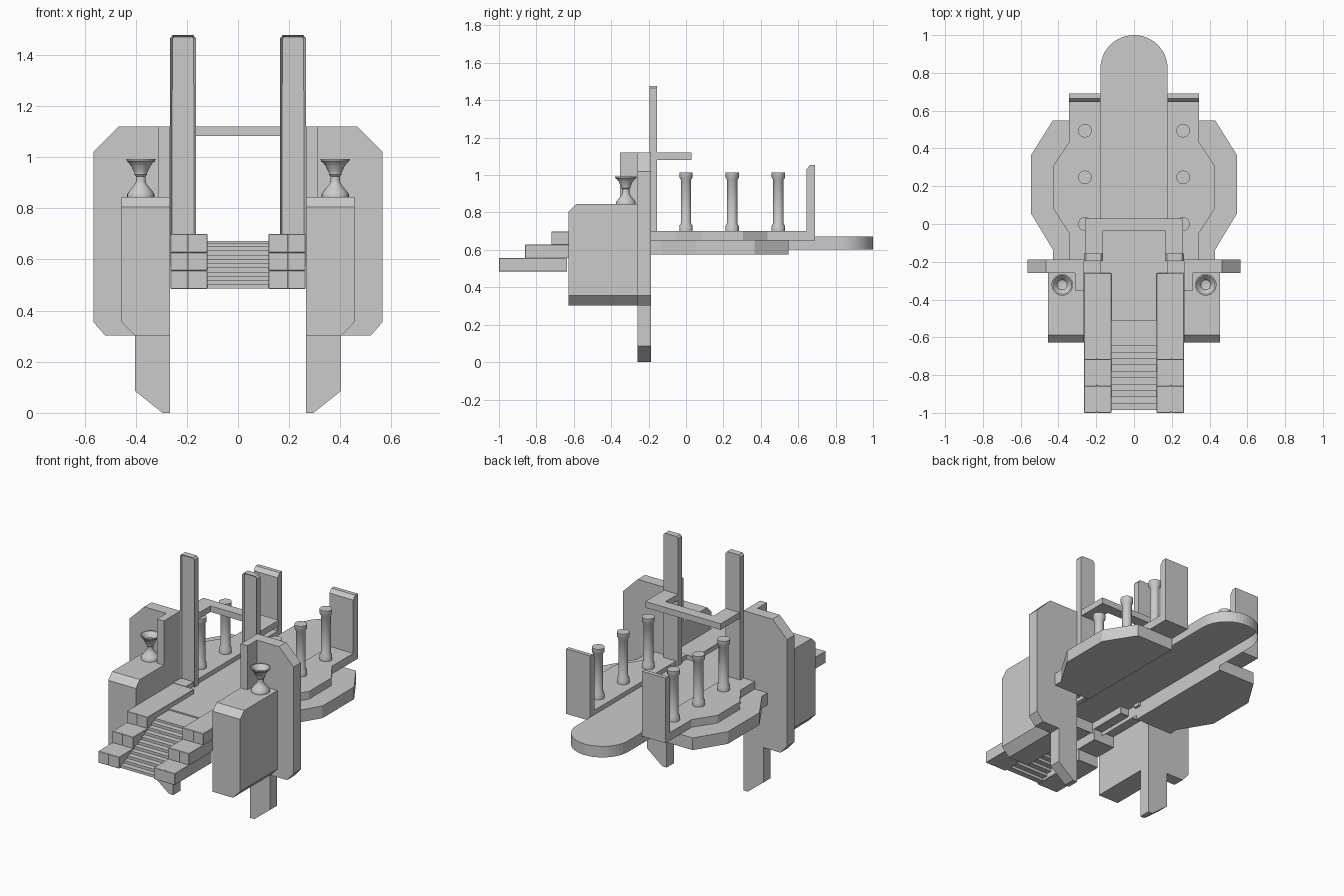
import bpy, bmesh, math

if "Cube" in bpy.data.objects:
    bpy.data.objects.remove(bpy.data.objects["Cube"])


def finish(bm, name, mirror=True, bevel=0):
    bmesh.ops.recalc_face_normals(bm, faces=bm.faces)
    me = bpy.data.meshes.new(name)
    bm.to_mesh(me)
    bm.free()
    ob = bpy.data.objects.new(name, me)
    bpy.context.collection.objects.link(ob)
    if bevel:
        b = ob.modifiers.new("bevel", 'BEVEL')
        b.width, b.segments = bevel, 1
    if mirror:
        ob.modifiers.new("mirror", 'MIRROR')
    return ob


def prism(pts, axis, lo, hi):
    """Extrude a 2D outline: axis 'y' takes (x,z), 'z' takes (x,y), 'x' takes (y,z)."""
    place = {'x': lambda a, b, t: (t, a, b),
             'y': lambda a, b, t: (a, t, b),
             'z': lambda a, b, t: (a, b, t)}[axis]
    bm = bmesh.new()
    low = [bm.verts.new(place(a, b, lo)) for a, b in pts]
    top = [bm.verts.new(place(a, b, hi)) for a, b in pts]
    bm.faces.new(low)
    bm.faces.new(top)
    n = len(pts)
    for i in range(n):
        j = (i + 1) % n
        bm.faces.new((low[i], low[j], top[j], top[i]))
    bmesh.ops.recalc_face_normals(bm, faces=bm.faces)
    return bm


def box(x0, x1, y0, y1, z0, z1):
    return prism([(x0, y0), (x1, y0), (x1, y1), (x0, y1)], 'z', z0, z1)


def lathe(name, profile, x, y, segs):
    bm = bmesh.new()
    vs = [bm.verts.new((x + r, y, z)) for r, z in profile]
    es = [bm.edges.new(p) for p in zip(vs, vs[1:])]
    bmesh.ops.spin(bm, geom=vs + es, cent=(x, y, 0), axis=(0, 0, 1),
                   angle=2 * math.pi, steps=segs, use_merge=True)
    bmesh.ops.remove_doubles(bm, verts=bm.verts, dist=1e-5)
    ob = finish(bm, name)
    bpy.ops.object.select_all(action='DESELECT')
    ob.select_set(True)
    bpy.context.view_layer.objects.active = ob
    bpy.ops.object.shade_smooth_by_angle(angle=math.radians(35))


# Wall slabs with their pointed legs
finish(prism([(.265, 0), (.295, 0), (.402, .085), (.402, .303), (.52, .303),
              (.565, .355), (.565, 1.02), (.465, 1.12), (.265, 1.12)],
             'y', -.26, -.188), "wall_slab")
finish(box(.265, .312, -.352, -.26, .84, 1.12), "wall_return")

# Pedestals, with the top front edge chamfered
bm = prism([(.265, .303), (.405, .303), (.455, .355), (.455, .845), (.265, .845)],
           'y', -.628, -.26)
edge = [e for e in bm.edges
        if all(v.co.y < -.6 and v.co.z > .84 for v in e.verts)]
bmesh.ops.bevel(bm, geom=edge, offset=.04, segments=1, affect='EDGES')
finish(bm, "pedestal")

# Tall posts with a recessed front panel
bm = prism([(.165, .65), (.265, .65), (.265, 1.465), (.255, 1.477), (.175, 1.477),
            (.165, 1.465)], 'y', -.195, -.155)
bm.faces.ensure_lookup_table()
front = min(bm.faces, key=lambda f: f.calc_center_median().y)
bmesh.ops.inset_region(bm, faces=[front], thickness=.009, depth=0)
bmesh.ops.translate(bm, verts=front.verts, vec=(0, .012, 0))
finish(bm, "tall_post")

# Lintel joining the posts
finish(prism([(-.26, -.16), (-.165, -.16), (-.165, -.035), (.165, -.035), (.165, -.16),
              (.26, -.16), (.26, .03), (-.26, .03)], 'z', 1.082, 1.12), "lintel", False)

# Runway with a rounded end, open underneath
arc = [(.178 * math.cos(math.pi * i / 24), .822 + .178 * math.sin(math.pi * i / 24))
       for i in range(25)]
bm = prism([(-.178, -.51), (.178, -.51)] + arc, 'z', .603, .672)
under = [f for f in bm.faces if f.normal.z < -.9]
bmesh.ops.delete(bm, geom=under, context='FACES_ONLY')
finish(bm, "runway", False)

# Side platforms in two layers
finish(prism([(.178, -.26), (.265, -.26), (.265, -.188), (.343, -.188), (.343, -.05),
              (.43, .085), (.43, .305), (.343, .435), (.343, .69), (.178, .69)],
             'z', .65, .70), "upper_platform")
finish(prism([(.178, -.188), (.43, -.188), (.43, -.135), (.545, .055), (.545, .365),
              (.43, .548), (.178, .548)], 'z', .576, .652), "lower_platform")

# Rear panels
finish(prism([(.645, .65), (.69, .65), (.69, 1.055), (.665, 1.055), (.645, 1.032)],
             'x', .178, .343), "rear_panel")

# Columns
for i in range(3):
    lathe("column", [(0, .70), (.036, .70), (.036, .727), (.028, .742), (.028, .975),
                     (.036, .987), (.036, 1.015), (0, 1.015)], .26, .247 * i, 20)

# Goblets
lathe("goblet", [(0, .845), (.053, .845), (.053, .855), (.045, .868), (.032, .882),
                 (.021, .898), (.019, .905), (.019, .925), (.025, .932), (.025, .94),
                 (.031, .95), (.036, .963), (.045, .975), (.056, .985), (.057, .992),
                 (.05, .992), (.036, .978), (.026, .962), (0, .955)], .38, -.322, 24)

# Stepped parapets with a narrow seam down each front
for y0, y1, z in ((-1, -.635, .485), (-.86, -.495, .556), (-.72, -.26, .627)):
    finish(prism([(.12, y0), (.193, y0), (.196, y0 + .006), (.199, y0), (.264, y0),
                  (.264, y1), (.12, y1)], 'z', z, z + .072), "parapet_step", bevel=.002)

# Treads and landing
for i in range(10):
    y, z = -.985 + .034 * i, .502 + .0165 * i
    finish(box(-.122, .122, y, y + .036, z - .0165, z), "tread", False)
finish(box(-.122, .122, -.645, -.51, .615, .664), "landing", False)
